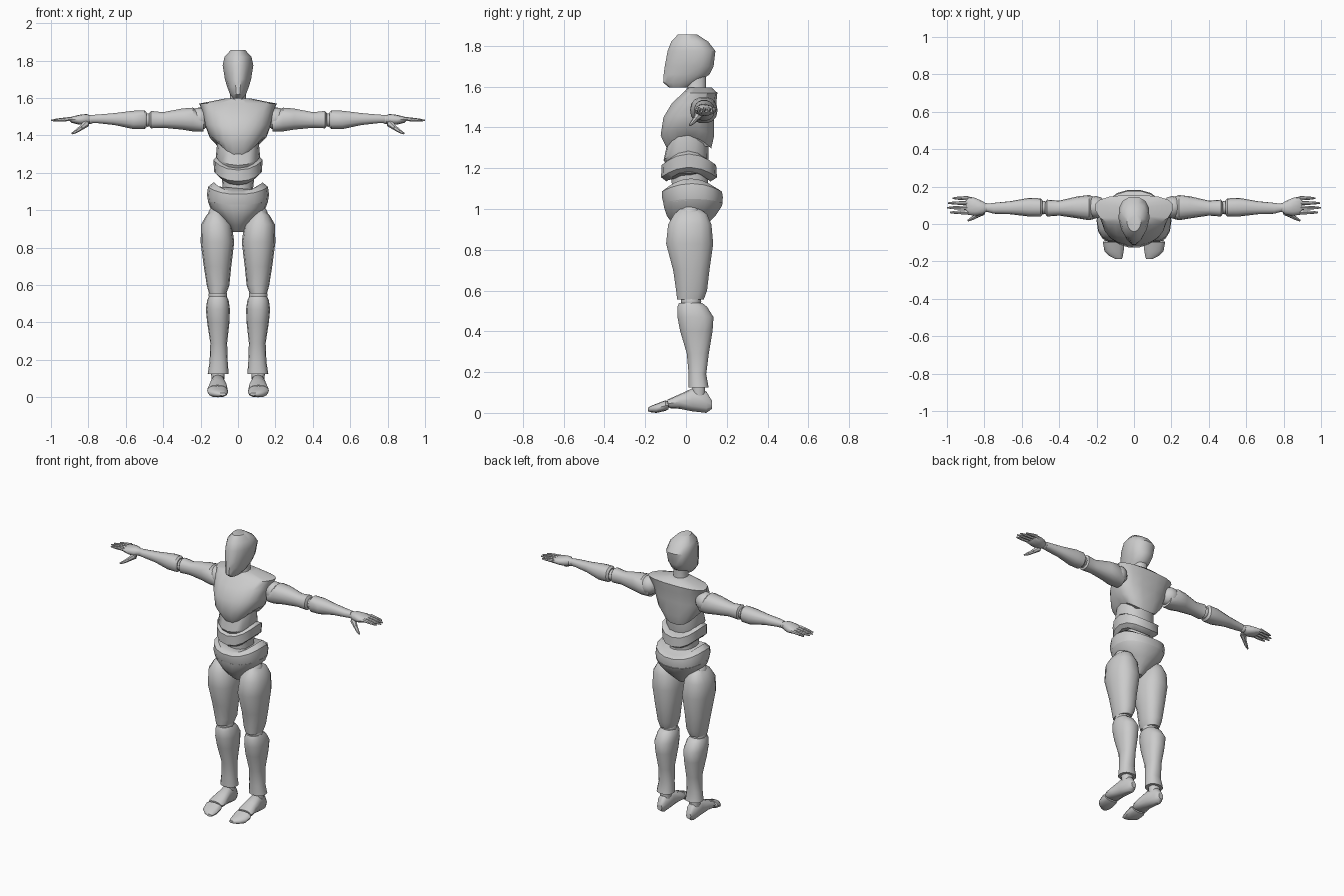
import bpy, bmesh, math
from mathutils import Vector, Matrix

grey = bpy.data.materials.new("neutral_grey")
grey.diffuse_color = (0.6, 0.6, 0.6, 1)


def finish(name, bm, mirror):
    bmesh.ops.recalc_face_normals(bm, faces=bm.faces)
    me = bpy.data.meshes.new(name)
    bm.to_mesh(me)
    bm.free()
    me.materials.append(grey)
    ob = bpy.data.objects.new(name, me)
    bpy.context.collection.objects.link(ob)
    bpy.ops.object.select_all(action='DESELECT')
    ob.select_set(True)
    bpy.context.view_layer.objects.active = ob
    bpy.ops.object.shade_smooth_by_angle(angle=math.radians(40))
    if mirror:
        ob.modifiers.new("mirror", 'MIRROR').use_mirror_merge = False
    return ob


def loft(name, axis, rings, mirror=False, sides=14, power=2.3, wedge=0.0):
    """Skin rounded rings (position, b0, b1, c0, c1, droop) along an axis.
    droop lowers the front and back of a ring; wedge widens its back."""
    bm = bmesh.new()
    loops = []
    for ring in rings:
        a, b0, b1, c0, c1 = ring[:5]
        droop = ring[5] if len(ring) > 5 else 0
        loop = []
        for i in range(sides):
            t = 2 * math.pi * i / sides
            u, v = [math.copysign(abs(f) ** (2 / power), f) for f in (math.cos(t), math.sin(t))]
            b = (b0 + b1) / 2 + (b1 - b0) / 2 * u * (1 + wedge * v)
            c = (c0 + c1) / 2 + (c1 - c0) / 2 * v
            p = a - droop * v * v
            loop.append(bm.verts.new({'x': (p, b, c), 'y': (b, p, c), 'z': (b, c, p)}[axis]))
        loops.append(loop)
    for lo, hi in zip(loops, loops[1:]):
        for i in range(sides):
            j = (i + 1) % sides
            bm.faces.new((lo[i], lo[j], hi[j], hi[i]))
    for loop in (loops[0], loops[-1]):
        bm.faces.new(loop)
    return finish(name, bm, mirror)


def sym(z, rx, yf, yb, droop=0):
    return (z, -rx, rx, yf, yb, droop)


def ball(name, pos, r, scale=(1, 1, 1)):
    bm = bmesh.new()
    bmesh.ops.create_uvsphere(bm, u_segments=12, v_segments=8, radius=r,
                              matrix=Matrix.Translation(pos) @ Matrix.Diagonal((*scale, 1)))
    return finish(name, bm, True)


def bones(name, chains):
    """Chains of tapered segments with thin gaps, as (points, radii)."""
    bm = bmesh.new()
    for pts, radii in chains:
        for p, q, r, s in zip(pts, pts[1:], radii, radii[1:]):
            p, q = Vector(p), Vector(q)
            d = q - p
            m = Matrix.Translation((p + q) / 2) @ d.to_track_quat('Z', 'Y').to_matrix().to_4x4()
            bmesh.ops.create_cone(bm, cap_ends=True, segments=7, radius1=r, radius2=s,
                                  depth=d.length * 0.97, matrix=m)
            bmesh.ops.create_icosphere(bm, subdivisions=1, radius=r * 0.8,
                                       matrix=Matrix.Translation(p))
    return finish(name, bm, True)


# Head and neck
loft("head", 'z', [
    sym(1.597, .025, -.085, .01), sym(1.62, .043, -.114, .06), sym(1.66, .058, -.112, .118),
    sym(1.70, .07, -.107, .138), sym(1.775, .082, -.093, .147), sym(1.82, .072, -.075, .112),
    sym(1.857, .038, -.04, .055)], wedge=.18, power=2.2)
loft("neck", 'z', [sym(1.65, .042, .01, .10), sym(1.60, .042, .005, .10), sym(1.55, .055, -.01, .105)])

# Chest shell, wide at the back, arched at the bottom
loft("chest", 'z', [
    sym(1.355, .105, -.095, .125, .06), sym(1.395, .15, -.126, .14, .035),
    sym(1.46, .175, -.112, .14, .01), sym(1.52, .185, -.07, .15),
    sym(1.57, .205, -.015, .155), sym(1.597, .07, .01, .125)], sides=18, wedge=.15, power=2.5)

# Stacked waist segments with drooping front and back
loft("rib_core", 'z', [
    sym(1.24, .10, -.085, .10, .04), sym(1.29, .118, -.11, .11, .05), sym(1.38, .11, -.09, .11, .05)], sides=16)
loft("abdomen", 'z', [
    sym(1.185, .105, -.095, .12, .05), sym(1.205, .127, -.122, .152, .05),
    sym(1.27, .132, -.12, .148, .055), sym(1.285, .115, -.10, .12, .06)], sides=16)
loft("waist_core", 'z', [sym(1.04, .09, -.08, .12), sym(1.11, .08, -.07, .11), sym(1.20, .09, -.08, .11)])
loft("hip_belt", 'z', [
    sym(1.045, .16, -.11, .178, .025), sym(1.085, .166, -.12, .183, .03),
    sym(1.125, .16, -.12, .178, .04), sym(1.15, .13, -.10, .15, .05)], sides=18)
loft("pelvis", 'z', [
    sym(.885, .03, -.02, .06), sym(.92, .055, -.06, .10), sym(.965, .10, -.095, .145),
    sym(1.01, .147, -.11, .175), sym(1.05, .162, -.113, .183, .02)], sides=18)

# Legs
ball("hip_joint", (.105, .02, .975), .055)
loft("thigh", 'z', [
    (.555, .062, .155, -.045, .088), (.60, .046, .167, -.05, .105), (.70, .036, .183, -.065, .117),
    (.83, .02, .20, -.10, .136), (.925, .034, .197, -.09, .127), (.975, .07, .168, -.06, .105),
    (1.0, .095, .14, -.03, .07)], True)
ball("knee_joint", (.108, .025, .547), .05)
loft("shin", 'z', [
    (.125, .05, .162, .012, .112), (.19, .055, .152, .012, .10), (.29, .058, .148, .003, .113),
    (.40, .046, .165, -.03, .132), (.47, .043, .172, -.044, .137), (.52, .05, .165, -.044, .105),
    (.54, .062, .155, -.035, .08)], True)
loft("ankle", 'z', [(.08, .075, .14, .03, .095), (.14, .07, .145, .03, .095)], True)
loft("foot", 'y', [
    (.127, .09, .125, .02, .06), (.10, .075, .14, .0, .105), (.03, .068, .147, .008, .12),
    (-.03, .058, .156, .02, .092), (-.075, .056, .163, .022, .072), (-.09, .065, .155, .03, .065)],
    True, sides=12)
loft("toes", 'y', [
    (-.085, .06, .158, .018, .055), (-.10, .053, .166, .01, .062), (-.145, .055, .158, .0, .045),
    (-.172, .06, .13, .003, .034), (-.187, .065, .10, .008, .024)], True, sides=12)

# Arms
ball("shoulder_joint", (.205, .09, 1.49), .06)
loft("upper_arm", 'x', [
    (.185, .035, .135, 1.42, 1.50), (.24, .02, .155, 1.42, 1.55), (.30, .03, .148, 1.43, 1.545),
    (.40, .045, .125, 1.44, 1.525), (.465, .04, .13, 1.437, 1.532), (.475, .055, .115, 1.45, 1.52)], True)
ball("elbow_joint", (.485, .088, 1.482), .036)
loft("forearm", 'x', [
    (.488, .05, .125, 1.445, 1.525), (.50, .04, .137, 1.433, 1.535), (.56, .04, .14, 1.433, 1.533),
    (.66, .052, .122, 1.455, 1.52), (.75, .055, .113, 1.465, 1.512), (.785, .065, .108, 1.465, 1.51)], True)
ball("wrist_joint", (.79, .088, 1.485), .024)
loft("hand", 'x', [
    (.785, .07, .105, 1.47, 1.505), (.81, .05, .122, 1.455, 1.515), (.85, .044, .14, 1.458, 1.51),
    (.89, .05, .148, 1.468, 1.50), (.897, .058, .142, 1.475, 1.495)], True, sides=12)
fingers = [(y, tip) for y, tip in ((.062, .985), (.087, 1.0), (.112, .995), (.138, .97))]
bones("fingers", [
    ([(.888 + (tip - .888) * t, y, 1.488 - .008 * t) for t in (0, .42, .73, 1)],
     (.012, .010, .008, .004)) for y, tip in fingers])
bones("thumb", [([(.81, .065, 1.465), (.84, .045, 1.44), (.865, .03, 1.422), (.888, .018, 1.41)],
                 (.02, .013, .010, .005))])
